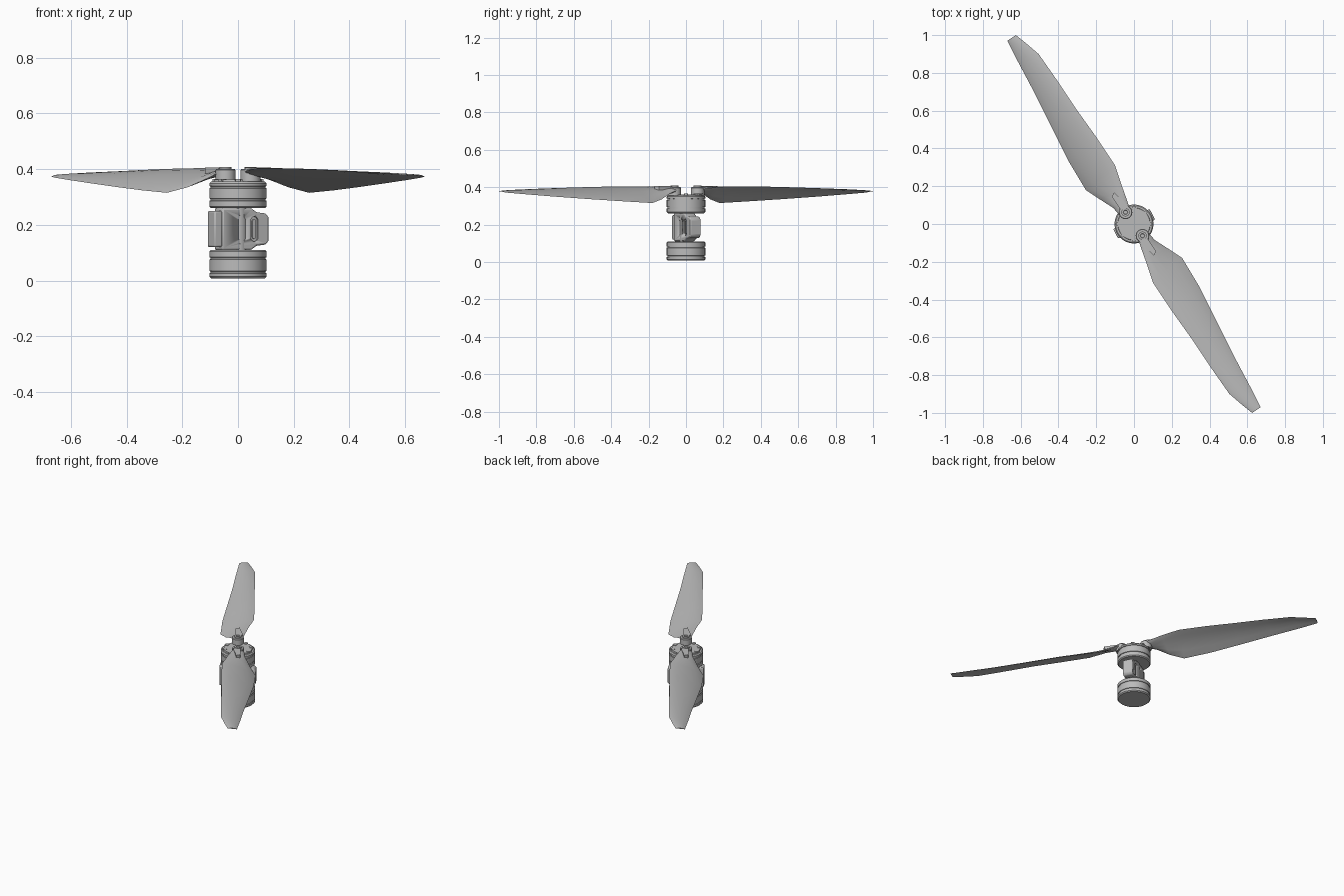
import bpy, bmesh, math
from mathutils import Matrix, Vector

default_cube = bpy.data.objects.get("Cube")
if default_cube:
    bpy.data.objects.remove(default_cube, do_unlink=True)

grey = bpy.data.materials.new("plain grey")
grey.use_nodes = True
grey.diffuse_color = (0.5, 0.5, 0.5, 1)
shader = next(n for n in grey.node_tree.nodes if n.type == 'BSDF_PRINCIPLED')
shader.inputs["Base Color"].default_value = grey.diffuse_color


def finish(name, bm, matrix=Matrix(), angle=35):
    """Turn a bmesh into a named, smooth-shaded grey object."""
    bmesh.ops.remove_doubles(bm, verts=bm.verts, dist=1e-5)
    bmesh.ops.recalc_face_normals(bm, faces=bm.faces)
    mesh = bpy.data.meshes.new(name)
    bm.to_mesh(mesh)
    bm.free()
    obj = bpy.data.objects.new(name, mesh)
    bpy.context.collection.objects.link(obj)
    obj.matrix_world = matrix
    mesh.materials.append(grey)
    bpy.ops.object.select_all(action='DESELECT')
    obj.select_set(True)
    bpy.context.view_layer.objects.active = obj
    bpy.ops.object.shade_smooth_by_angle(angle=math.radians(angle))
    return obj


def lathe(name, profile, steps=48, matrix=Matrix()):
    """Spin a radius/height profile about the z axis."""
    bm = bmesh.new()
    verts = [bm.verts.new((r, 0, z)) for r, z in profile]
    edges = [bm.edges.new(pair) for pair in zip(verts, verts[1:])]
    bmesh.ops.spin(bm, geom=verts + edges, axis=(0, 0, 1), cent=(0, 0, 0),
                   angle=math.tau, steps=steps)
    return finish(name, bm, matrix)


def prism(name, outline, low, high, matrix=Matrix()):
    """Extrude an outline in the local xy plane from low to high."""
    bm = bmesh.new()
    face = bm.faces.new([bm.verts.new((x, y, low)) for x, y in outline])
    new = bmesh.ops.extrude_face_region(bm, geom=[face])["geom"]
    bmesh.ops.translate(bm, vec=(0, 0, high - low),
                        verts=[v for v in new if isinstance(v, bmesh.types.BMVert)])
    return finish(name, bm, matrix)


def bevel(obj, width):
    mod = obj.modifiers.new("soft edges", 'BEVEL')
    mod.width, mod.segments, mod.limit_method = width, 2, 'ANGLE'


def capsule(x, y, radius, half, steps=8):
    """Upright rounded slot outline."""
    points = []
    for end, start in ((half - radius, 0), (radius - half, math.pi)):
        for i in range(steps + 1):
            a = start + math.pi * i / steps
            points.append((x + radius * math.cos(a), y + end + radius * math.sin(a)))
    return points


def drum(name, bottom, top, grooves, radius=0.103, edge=0.006):
    """Closed can with chamfered rims and thin grooves around it."""
    profile = [(0, bottom), (radius - edge, bottom), (radius, bottom + edge)]
    for z in grooves:
        inner = radius - 0.004
        profile += [(radius, z - 0.004), (inner, z - 0.003),
                    (inner, z + 0.003), (radius, z + 0.004)]
    profile += [(radius, top - edge), (radius - edge, top), (0, top)]
    return lathe(name, profile)


# Lower and upper motor cans with the shaft between them
drum("lower_motor", 0.008, 0.11, (0.03, 0.08))
drum("upper_motor", 0.26, 0.355, (0.29, 0.335))
lathe("shaft", [(0, 0.1), (0.033, 0.1), (0.033, 0.27), (0, 0.27)])
lathe("hub_plate", [(0, 0.35), (0.088, 0.35), (0.085, 0.362), (0, 0.362)])

# Bracket: a slab standing across the axis, turned away from the x axis
turn = Matrix.Rotation(math.radians(28), 4, 'Z') @ Matrix.Rotation(math.radians(90), 4, 'X')
half_side = [(-0.08, 0.075), (0.04, 0.075), (0.06, 0.06), (0.098, 0.056), (0.11, 0.042)]
middle = 0.185
outline = [(x, middle - h) for x, h in half_side] + [(x, middle + h) for x, h in reversed(half_side)]
bracket = prism("bracket", outline, -0.032, 0.032, turn)
bevel(bracket, 0.006)

# Rounded slots cut into both broad faces
for x in (0.0, 0.05):
    for side in (-1, 1):
        ends = sorted((side * 0.024, side * 0.05))
        cutter = prism("slot_cutter", capsule(x, middle, 0.015, 0.045), *ends, turn)
        cutter.hide_render = True
        cutter.hide_viewport = True
        cutter.display_type = 'WIRE'
        cut = bracket.modifiers.new("slot", 'BOOLEAN')
        cut.object, cut.solver = cutter, 'EXACT'
        prism("slot_rib", capsule(x, middle, 0.007, 0.035), *sorted((side * 0.02, side * 0.03)), turn)

end_tab = prism("end_tab", [(-0.11, 0.12), (-0.077, 0.12), (-0.077, 0.25), (-0.11, 0.25)],
                -0.028, 0.028, turn)
bevel(end_tab, 0.006)

# Small lugs round the cans
for i in range(8):
    spin = Matrix.Rotation(math.tau * i / 8, 4, 'Z')
    prism("hub_lug", [(0.07, -0.012), (0.092, -0.009), (0.092, 0.009), (0.07, 0.012)],
          0.35, 0.365, spin)

# Blade stations: trailing x, y, z, then leading x, y, z, then thickness
stations = [
    (.015, -.06, .385, .075, -.045, .385, .028),
    (.035, -.12, .395, .11, -.085, .367, .024),
    (.06, -.19, .402, .18, -.13, .335, .014),
    (.1, -.31, .404, .255, -.18, .315, .01),
    (.2, -.46, .402, .345, -.33, .324, .009),
    (.3, -.6, .398, .43, -.5, .335, .008),
    (.4, -.75, .392, .535, -.71, .35, .007),
    (.505, -.9, .385, .62, -.87, .363, .006),
    (.575, -.96, .38, .66, -.95, .37, .005),
    (.625, -1, .377, .67, -.97, .373, .004),
]


def blade(name, matrix):
    """Loft thin cambered sections through the stations."""
    bm = bmesh.new()
    rings = []
    count = 6
    for row in stations:
        trail, lead, thick = Vector(row[:3]), Vector(row[3:6]), row[6]
        camber = 0.06 * (lead - trail).length
        ring = []
        for i in range(2 * count):
            a = math.pi * i / count
            t = (1 - math.cos(a)) / 2
            point = trail.lerp(lead, t)
            point.z += camber * 4 * t * (1 - t) + thick / 2 * math.sin(a)
            ring.append(bm.verts.new(point))
        rings.append(ring)
    for low, high in zip(rings, rings[1:]):
        for i in range(len(low)):
            j = (i + 1) % len(low)
            bm.faces.new((low[i], low[j], high[j], high[i]))
    bm.faces.new(rings[0])
    bm.faces.new(rings[-1])
    return finish(name, bm, matrix, 50)


# Two opposite folding blades, each with its pivot, bolt and wedge clip
for label, angle in (("front", 0), ("back", math.pi)):
    spin = Matrix.Rotation(angle, 4, 'Z')
    blade(label + "_blade", spin)
    pivot = spin @ Matrix.Translation((0.045, -0.062, 0))
    lathe(label + "_pivot", [(0, 0.355), (0.036, 0.355), (0.036, 0.396), (0.033, 0.4), (0, 0.4)],
          32, pivot)
    lathe(label + "_bolt", [(0, 0.4), (0.022, 0.4), (0.022, 0.408), (0.012, 0.408),
                            (0.01, 0.402), (0, 0.402)], 24, pivot)
    prism(label + "_clip", [(0.025, -0.09), (0.07, -0.075), (0.118, -0.145), (0.105, -0.168)],
          0.385, 0.405, spin)
